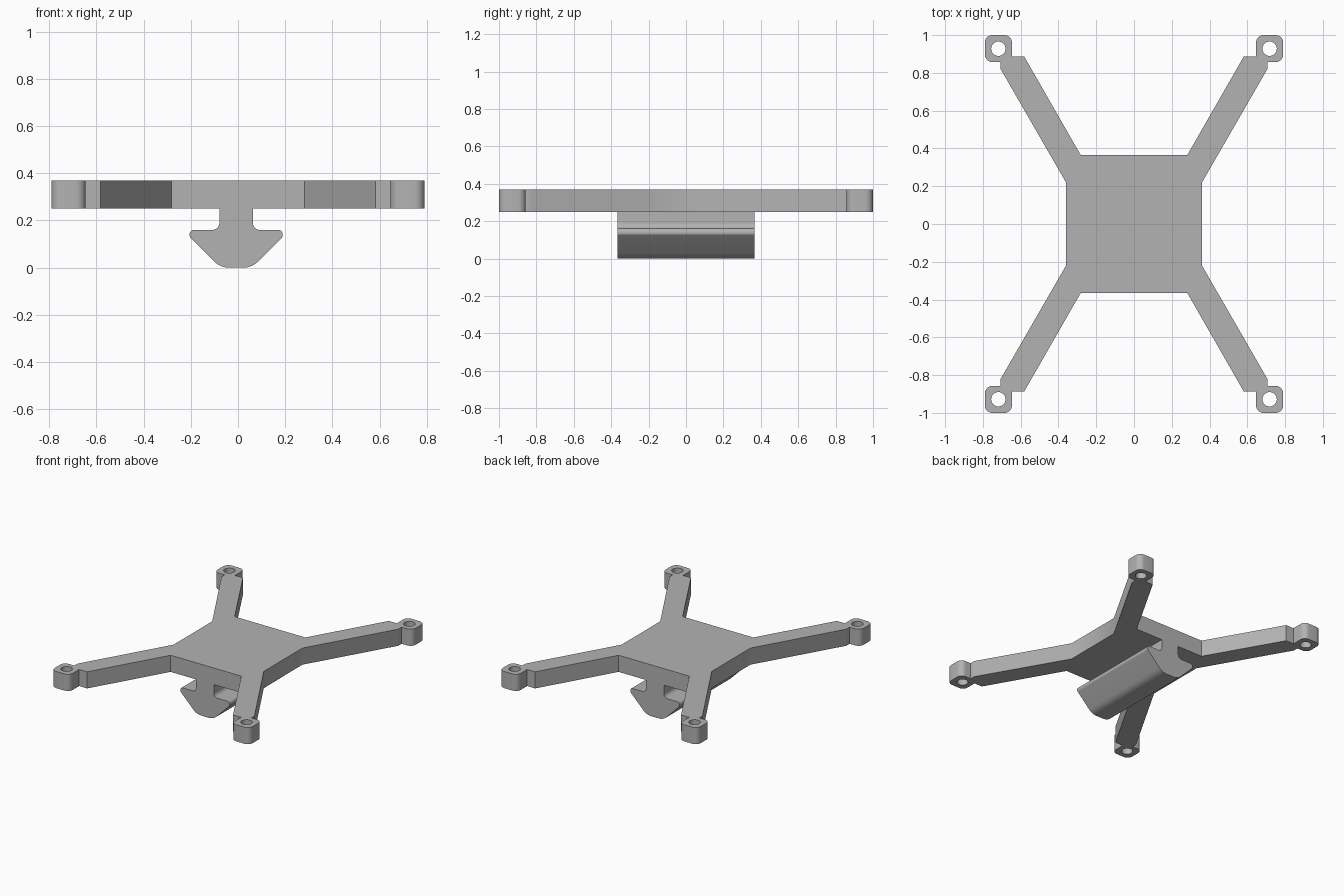
import bpy
import bmesh
from math import radians, tan, cos, sin, tau
from mathutils import Vector, Matrix

cube = bpy.data.objects.get("Cube")
if cube:
    bpy.data.objects.remove(cube, do_unlink=True)

grey = bpy.data.materials.new("plain grey")
grey.use_nodes = True
colour = (0.45, 0.45, 0.45, 1)
grey.diffuse_color = colour
grey.node_tree.nodes["Principled BSDF"].inputs["Base Color"].default_value = colour


def rounded(points, steps=8):
    """Closed outline from (x, y, corner radius) points."""
    out = []
    for i, (x, y, r) in enumerate(points):
        p = Vector((x, y))
        if not r:
            out.append(p)
            continue
        a = (Vector(points[i - 1][:2]) - p).normalized()
        b = (Vector(points[(i + 1) % len(points)][:2]) - p).normalized()
        half = a.angle(b) / 2
        start = p + a * (r / tan(half))
        centre = p + (a + b).normalized() * (r / sin(half))
        turn = (start - centre).angle_signed(p + b * (r / tan(half)) - centre)
        for k in range(steps + 1):
            spin = Matrix.Rotation(-turn * k / steps, 2)
            out.append(centre + spin @ (start - centre))
    return out


def extrude_outline(name, loops, depth, matrix):
    """Fill outlines (inner ones become holes) and give them depth."""
    curve = bpy.data.curves.new(name + " outline", "CURVE")
    curve.dimensions = "2D"
    curve.fill_mode = "BOTH"
    curve.extrude = depth / 2
    for loop in loops:
        spline = curve.splines.new("POLY")
        spline.points.add(len(loop) - 1)
        for point, co in zip(spline.points, loop):
            point.co = (co.x, co.y, 0, 1)
        spline.use_cyclic_u = True
    helper = bpy.data.objects.new(name + " helper", curve)
    bpy.context.collection.objects.link(helper)
    graph = bpy.context.evaluated_depsgraph_get()
    mesh = bpy.data.meshes.new_from_object(helper.evaluated_get(graph))
    bpy.data.objects.remove(helper, do_unlink=True)

    bm = bmesh.new()
    bm.from_mesh(mesh)
    bm.transform(matrix)
    bmesh.ops.remove_doubles(bm, verts=bm.verts, dist=0.0001)
    bmesh.ops.recalc_face_normals(bm, faces=bm.faces)
    bm.to_mesh(mesh)
    bm.free()
    mesh.materials.clear()
    mesh.materials.append(grey)
    obj = bpy.data.objects.new(name, mesh)
    bpy.context.collection.objects.link(obj)
    bpy.ops.object.select_all(action="DESELECT")
    bpy.context.view_layer.objects.active = obj
    obj.select_set(True)
    bpy.ops.object.shade_smooth_by_angle(angle=radians(30))
    return obj


# One quarter of the frame: body corner, arm and rounded screw pad
quarter = [(0.36, 0.22, 0), (0.706, 0.82, 0), (0.706, 0.857, 0),
           (0.79, 0.857, 0.04), (0.79, 1.0, 0.04), (0.646, 1.0, 0.04),
           (0.646, 0.888, 0), (0.582, 0.888, 0), (0.282, 0.365, 0)]
right_half = [(x, -y, r) for x, y, r in reversed(quarter)] + quarter
outline = right_half + [(-x, y, r) for x, y, r in reversed(right_half)]

# Screw holes in the pads
holes = [[Vector((sx * 0.718 + 0.038 * cos(tau * k / 32),
                  sy * 0.928 + 0.038 * sin(tau * k / 32))) for k in range(32)]
         for sx in (-1, 1) for sy in (-1, 1)]
extrude_outline("mounting_frame", [rounded(outline)] + holes, 0.12,
                Matrix.Translation((0, 0, 0.31)))

# Rail under the frame: stem and arrow-shaped head, run front to back
side = [(0.067, 0, 0.09), (0.197, 0.13, 0.018), (0.197, 0.16, 0.018),
        (0.071, 0.16, 0.03), (0.071, 0.25, 0)]
profile = side + [(-x, z, r) for x, z, r in reversed(side)]
extrude_outline("slide_rail", [rounded(profile)], 0.73,
                Matrix.Translation((-0.008, 0, 0)) @ Matrix.Rotation(radians(90), 4, "X"))
